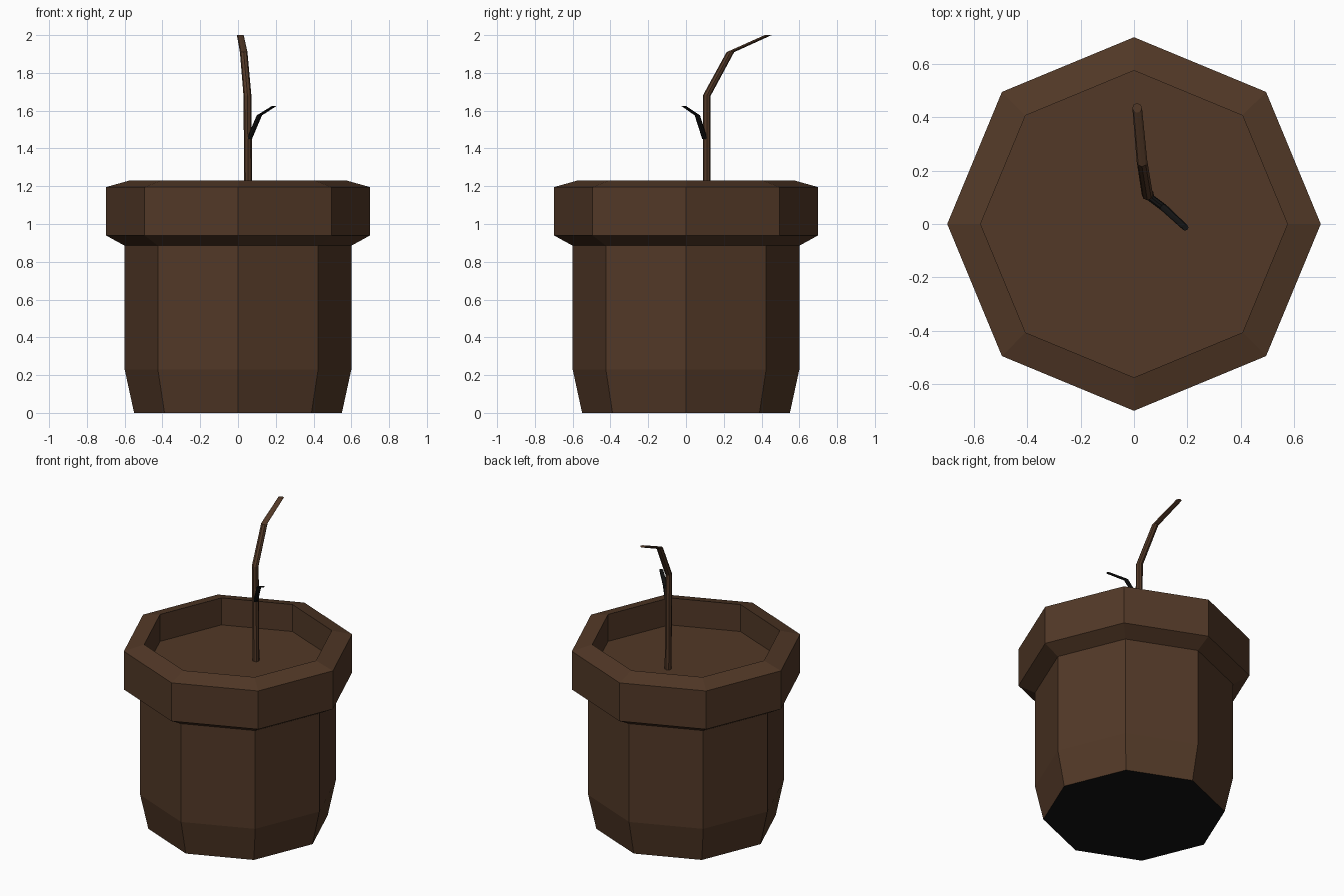
import bpy, bmesh, math

if "Cube" in bpy.data.objects:
    bpy.data.objects.remove(bpy.data.objects["Cube"])


def material(name, rgb):
    m = bpy.data.materials.new(name)
    m.diffuse_color = (*rgb, 1.0)
    m.use_nodes = True
    m.node_tree.nodes["Principled BSDF"].inputs["Base Color"].default_value = m.diffuse_color
    return m


brown = material("brown", (0.084, 0.040, 0.020))
black = material("near_black", (0.006, 0.006, 0.006))


def loft(name, rings, sides, mats, cap_mats=(0, 0)):
    """Skin level rings given as (x, y, z, radius), with both ends capped."""
    bm = bmesh.new()
    loops = []
    for x, y, z, r in rings:
        loops.append([bm.verts.new((x + r * math.cos(2 * math.pi * i / sides),
                                    y + r * math.sin(2 * math.pi * i / sides), z))
                      for i in range(sides)])
    for a, b in zip(loops, loops[1:]):
        for i in range(sides):
            j = (i + 1) % sides
            bm.faces.new((a[i], a[j], b[j], b[i]))
    bm.faces.new(loops[0][::-1]).material_index = cap_mats[0]
    bm.faces.new(loops[-1]).material_index = cap_mats[1]
    bmesh.ops.recalc_face_normals(bm, faces=bm.faces)
    me = bpy.data.meshes.new(name)
    bm.to_mesh(me)
    bm.free()
    for m in mats:
        me.materials.append(m)
    ob = bpy.data.objects.new(name, me)
    bpy.context.collection.objects.link(ob)
    return ob


# Octagonal pot: body, flared rim, inner wall and soil; black underside
profile = [(0.55, 0), (0.6, 0.23), (0.6, 0.885), (0.7, 0.94),
           (0.7, 1.195), (0.575, 1.23), (0.575, 1.05)]
loft("pot", [(0, 0, z, r) for r, z in profile], 8, [brown, black], (1, 0))

# Bent main stem
loft("stem", [(0.055, 0.11, 1.05, 0.021), (0.05, 0.11, 1.68, 0.021),
              (0.03, 0.235, 1.91, 0.02), (0.012, 0.435, 2.0, 0.018)], 8, [brown])

# Small dark side twig
loft("twig", [(0.06, 0.1, 1.45, 0.014), (0.113, 0.06, 1.575, 0.014),
              (0.192, -0.013, 1.625, 0.012)], 8, [black])
